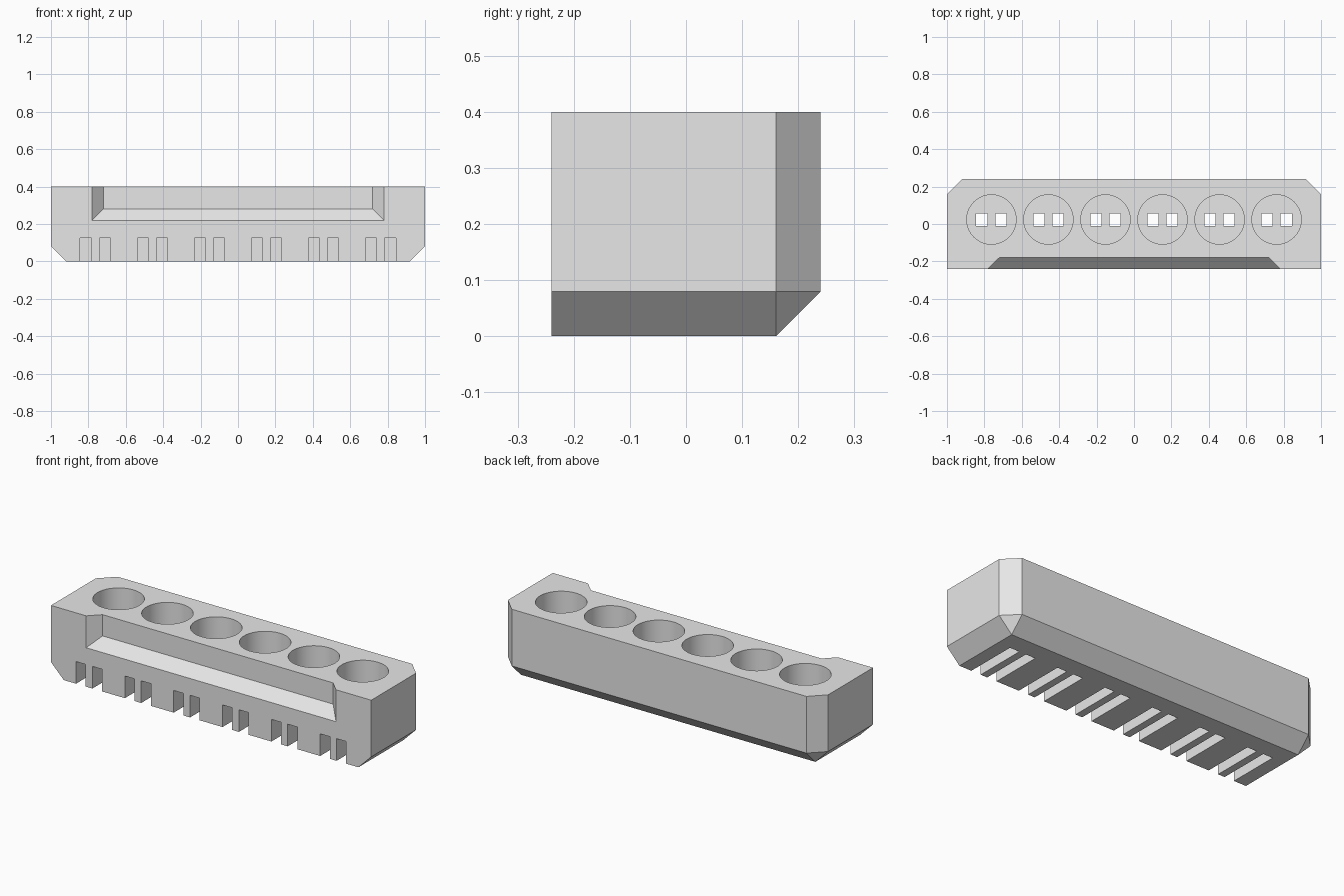
import bpy
import bmesh
import math
from mathutils import Matrix, Vector

default = bpy.data.objects.get("Cube")
if default:
    bpy.data.objects.remove(default, do_unlink=True)

W, D, H = 2.0, 0.48, 0.40        # overall size
CHAMFER = 0.08
CUP_COUNT, PITCH = 6, 0.305
CUP_RADIUS, CUP_Y, CUP_FLOOR = 0.132, 0.024, 0.20
SLOT_W, SLOT_TOP, SLOT_END = 0.06, 0.125, 0.056

grey = bpy.data.materials.new("light_grey")
grey.use_nodes = True
grey.diffuse_color = (0.8, 0.8, 0.8, 1)
grey.node_tree.nodes["Principled BSDF"].inputs["Base Color"].default_value = (0.8, 0.8, 0.8, 1)


def add_box(bm, lo, hi):
    lo, hi = Vector(lo), Vector(hi)
    matrix = Matrix.Translation((lo + hi) / 2) @ Matrix.Diagonal((*(hi - lo), 1))
    return bmesh.ops.create_cube(bm, size=1, matrix=matrix)["verts"]


def make_object(name, bm):
    mesh = bpy.data.meshes.new(name)
    bm.to_mesh(mesh)
    bm.free()
    mesh.materials.append(grey)
    obj = bpy.data.objects.new(name, mesh)
    bpy.context.collection.objects.link(obj)
    return obj


# Body block: chamfer the back corners and the bottom edges, but not the front
bm = bmesh.new()
add_box(bm, (-W / 2, -D / 2, 0), (W / 2, D / 2, H))
edges = []
for e in bm.edges:
    mid = (e.verts[0].co + e.verts[1].co) / 2
    on_side, on_back, on_bottom = abs(mid.x) > 0.9, mid.y > 0.2, mid.z < 0.01
    if on_side + on_back + on_bottom == 2:
        edges.append(e)
bmesh.ops.bevel(bm, geom=edges, offset=CHAMFER, segments=1, affect='EDGES')
body = make_object("holder_body", bm)

# Cutters: round cups, lead channels, and lead slots open to the front
cups, channels, slots, recess = (bmesh.new() for _ in range(4))
for i in range(CUP_COUNT):
    x = (i - (CUP_COUNT - 1) / 2) * PITCH
    bmesh.ops.create_cone(cups, cap_ends=True, segments=64, radius1=CUP_RADIUS,
                          radius2=CUP_RADIUS, depth=0.4,
                          matrix=Matrix.Translation((x, CUP_Y, CUP_FLOOR + 0.2)))
    for side in (-1, 1):
        left = x + side * 0.051 - SLOT_W / 2
        right = left + SLOT_W
        add_box(channels, (left, -0.01, 0.05), (right, SLOT_END, CUP_FLOOR + 0.05))
        add_box(slots, (left, -0.3, -0.1), (right, SLOT_END, SLOT_TOP))

# Front recess cutter: ends and floor flare outwards towards the front
FLARE = 0.12
for v in add_box(recess, (-0.72, -0.30, 0.28), (0.72, -0.18, 0.5)):
    if v.co.y < -0.25:
        v.co.x += math.copysign(FLARE, v.co.x)
        if v.co.z < 0.4:
            v.co.z -= FLARE

cutters = [make_object(name, b) for name, b in (
    ("cup_cutter", cups), ("channel_cutter", channels),
    ("slot_cutter", slots), ("recess_cutter", recess))]
for cutter in cutters:
    cutter.hide_render = True
    mod = body.modifiers.new(cutter.name, 'BOOLEAN')
    mod.operation = 'DIFFERENCE'
    mod.solver = 'EXACT'
    mod.object = cutter

# Apply the cuts, then remove the cutters
bpy.ops.object.select_all(action='DESELECT')
body.select_set(True)
bpy.context.view_layer.objects.active = body
for mod in list(body.modifiers):
    bpy.ops.object.modifier_apply(modifier=mod.name)
for cutter in cutters:
    bpy.data.objects.remove(cutter, do_unlink=True)
bpy.ops.object.shade_smooth_by_angle(angle=math.radians(30))
